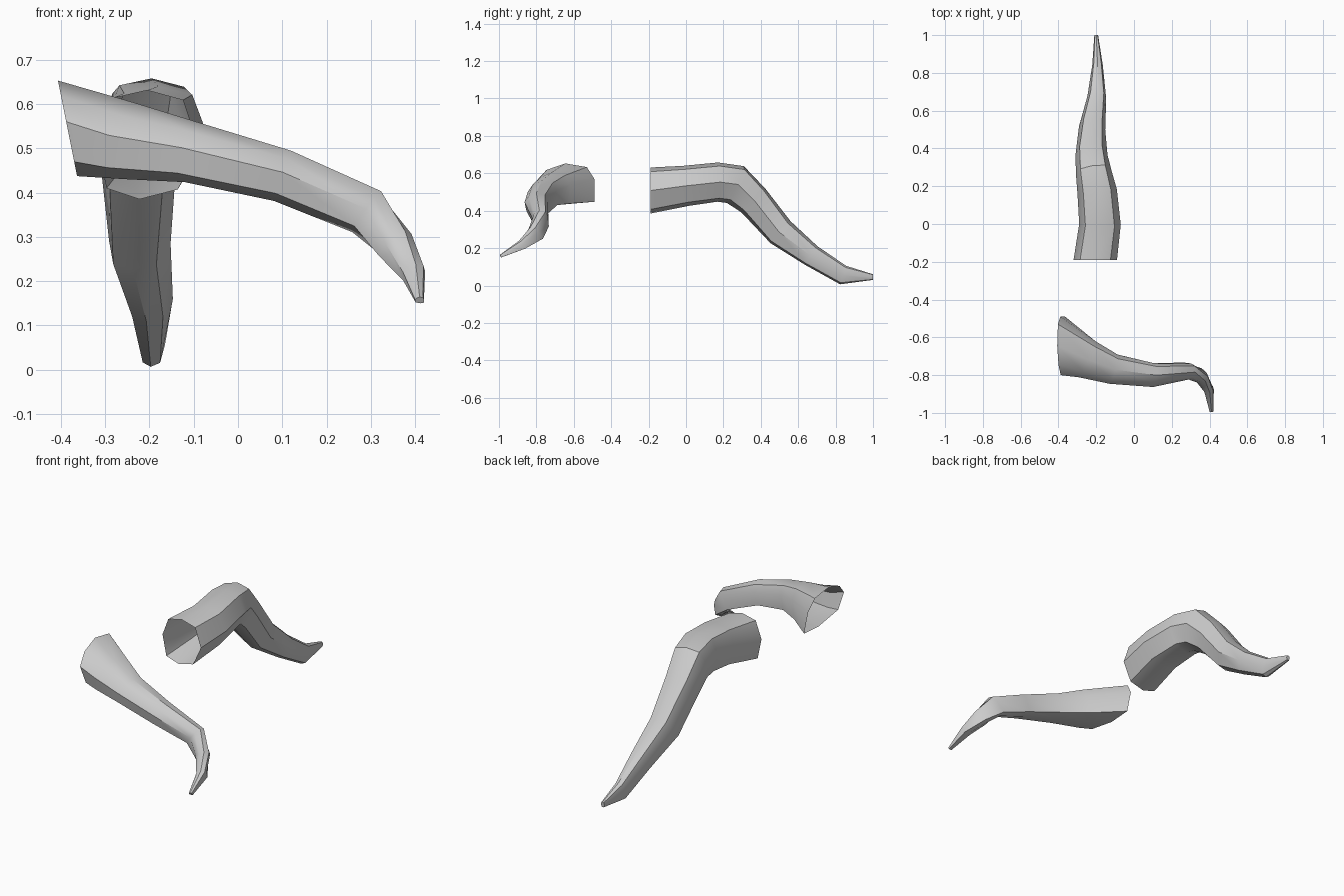
import bpy, bmesh, math
from mathutils import Vector

if "Cube" in bpy.data.objects:
    bpy.data.objects.remove(bpy.data.objects["Cube"])


def root(name, rings, profile, start_dir):
    """Open-ended faceted tube. Ring = x, y, z of centre, half width, half height."""
    bm = bmesh.new()
    centres = [Vector(r[:3]) for r in rings]
    loops = []
    for i, r in enumerate(rings):
        if i == 0:
            t = Vector(start_dir).normalized()
        else:
            t = (centres[i] - centres[i - 1]).normalized()
            if i < len(rings) - 1:
                t = (t + (centres[i + 1] - centres[i]).normalized()).normalized()
        side = t.cross(Vector((0, 0, 1))).normalized()
        up = side.cross(t)
        loops.append([bm.verts.new(centres[i] + side * a * r[3] + up * b * r[4])
                      for a, b in profile])
    n = len(profile)
    for a, b in zip(loops, loops[1:]):
        for k in range(n):
            j = (k + 1) % n
            bm.faces.new((a[k], a[j], b[j], b[k]))
    bm.faces.new(loops[-1])  # closed tip, wide end stays open
    bmesh.ops.recalc_face_normals(bm, faces=bm.faces)
    mesh = bpy.data.meshes.new(name)
    bm.to_mesh(mesh)
    bm.free()
    obj = bpy.data.objects.new(name, mesh)
    bpy.context.collection.objects.link(obj)
    bpy.ops.object.select_all(action='DESELECT')
    obj.select_set(True)
    bpy.context.view_layer.objects.active = obj
    bpy.ops.object.shade_smooth_by_angle(angle=math.radians(35))
    return obj


# long rear root, arching up and then down to the ground
root("rear_root",
     [(-.205, -.19, .508, .115, .123), (-.18, 0, .533, .11, .108),
      (-.195, .17, .553, .105, .105), (-.212, .265, .54, .095, .108),
      (-.225, .36, .455, .085, .09), (-.222, .505, .285, .07, .08),
      (-.197, .67, .16, .05, .06), (-.193, .84, .056, .028, .052),
      (-.2, 1.0, .045, .01, .015)],
     [(0, 1), (.7, .82), (1, 0), (.6, -.82), (-.15, -1), (-.8, -.8), (-1, .1), (-.7, .85)],
     (0, 1, 0))

# short front root, flared opening and hooked tip
root("front_root",
     [(-.385, -.645, .545, .155, .11), (-.25, -.715, .517, .105, .088),
      (-.11, -.768, .492, .08, .07), (.10, -.80, .438, .063, .06),
      (.29, -.78, .357, .043, .057), (.355, -.81, .28, .036, .045),
      (.397, -.88, .217, .026, .026), (.41, -.992, .157, .01, .008)],
     [(0, 1), (.65, .68), (1, .14), (.85, -.7), (-.2, -1), (-1, -.9), (-1, .23), (-.74, .82)],
     (1, 0, .2))
